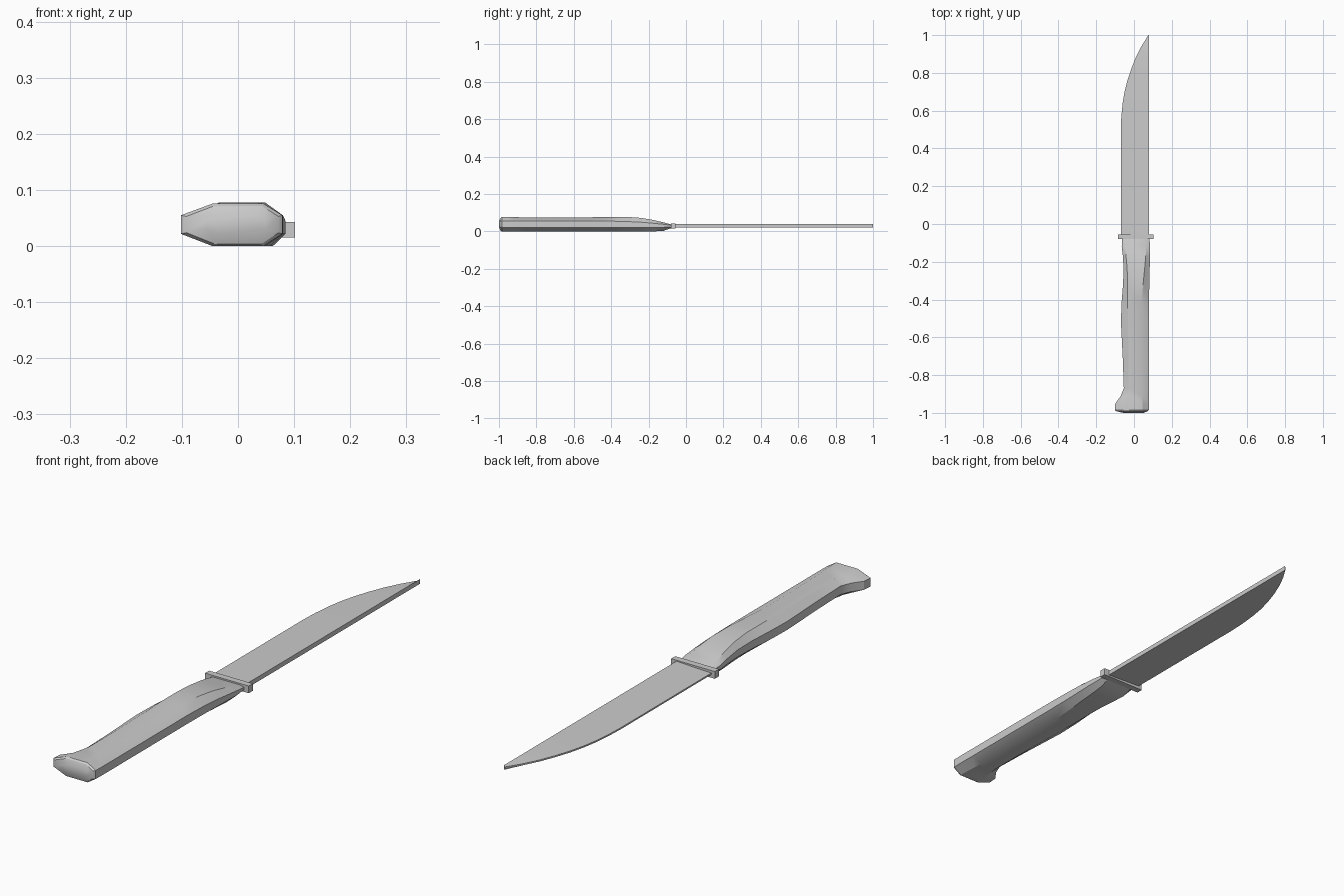
import bpy, bmesh, math


def loft(name, rings, smooth=None):
    """Skin a series of matching closed rings and cap both ends."""
    bm = bmesh.new()
    loops = [[bm.verts.new(p) for p in ring] for ring in rings]
    n = len(loops[0])
    for a, b in zip(loops, loops[1:]):
        for i in range(n):
            j = (i + 1) % n
            bm.faces.new((a[i], a[j], b[j], b[i]))
    bm.faces.new(loops[0])
    bm.faces.new(loops[-1][::-1])
    bmesh.ops.recalc_face_normals(bm, faces=bm.faces)
    mesh = bpy.data.meshes.new(name)
    bm.to_mesh(mesh)
    bm.free()
    ob = bpy.data.objects.new(name, mesh)
    bpy.context.collection.objects.link(ob)
    if smooth:
        bpy.ops.object.select_all(action='DESELECT')
        ob.select_set(True)
        bpy.context.view_layer.objects.active = ob
        bpy.ops.object.shade_smooth_by_angle(angle=math.radians(smooth))
    return ob


# Blade: straight thick spine, thin cutting edge curving up to the tip
SPINE, MID = 0.08, 0.03
edge = [(-0.07, -0.07), (0.5, -0.07), (0.57, -0.067), (0.64, -0.06),
        (0.7, -0.05), (0.76, -0.035), (0.82, -0.015), (0.88, 0.009),
        (0.94, 0.039), (1.0, 0.076)]
loft("blade", [[(x, y, MID - 0.003), (SPINE, y, MID - 0.009),
                (SPINE, y, MID + 0.009), (x, y, MID + 0.003)]
               for y, x in edge], 20)

# Guard: small crossbar between blade and handle
loft("guard", [[(-0.085, y, 0.015), (0.102, y, 0.015),
                (0.102, y, 0.043), (-0.085, y, 0.043)]
               for y in (-0.08, -0.055)])


# Handle: octagonal sections, flaring to a hooked butt
def section(y, left, ridge_l, ridge_r, right, bottom, low, high, top):
    return [(left, y, low), (ridge_l, y, bottom), (ridge_r, y, bottom),
            (right, y, low), (right, y, high), (ridge_r, y, top),
            (ridge_l, y, top), (left, y, high)]


stations = [
    (-1.0, -0.055, -0.03, 0.03, 0.05, 0.022, 0.03, 0.047, 0.055),
    (-0.992, -0.092, -0.042, 0.042, 0.072, 0.004, 0.024, 0.053, 0.072),
    (-0.985, -0.102, -0.045, 0.045, 0.079, 0.0, 0.022, 0.055, 0.076),
    (-0.95, -0.099, -0.045, 0.045, 0.08, 0.0, 0.022, 0.055, 0.076),
    (-0.91, -0.07, -0.035, 0.042, 0.08, 0.0, 0.022, 0.055, 0.076),
    (-0.87, -0.054, -0.028, 0.04, 0.08, 0.0, 0.022, 0.055, 0.075),
    (-0.72, -0.059, -0.028, 0.037, 0.08, 0.0, 0.022, 0.055, 0.075),
    (-0.52, -0.069, -0.032, 0.035, 0.08, 0.0, 0.022, 0.055, 0.075),
    (-0.42, -0.066, -0.034, 0.04, 0.08, 0.0, 0.022, 0.055, 0.078),
    (-0.32, -0.058, -0.034, 0.048, 0.081, 0.0, 0.022, 0.053, 0.078),
    (-0.24, -0.055, -0.036, 0.056, 0.083, 0.0, 0.022, 0.049, 0.072),
    (-0.17, -0.059, -0.042, 0.062, 0.085, 0.0, 0.022, 0.043, 0.06),
    (-0.12, -0.065, -0.048, 0.065, 0.085, 0.003, 0.022, 0.038, 0.048),
    (-0.075, -0.062, -0.05, 0.065, 0.082, 0.019, 0.024, 0.032, 0.036),
]
loft("handle", [section(*s) for s in stations], 28)
